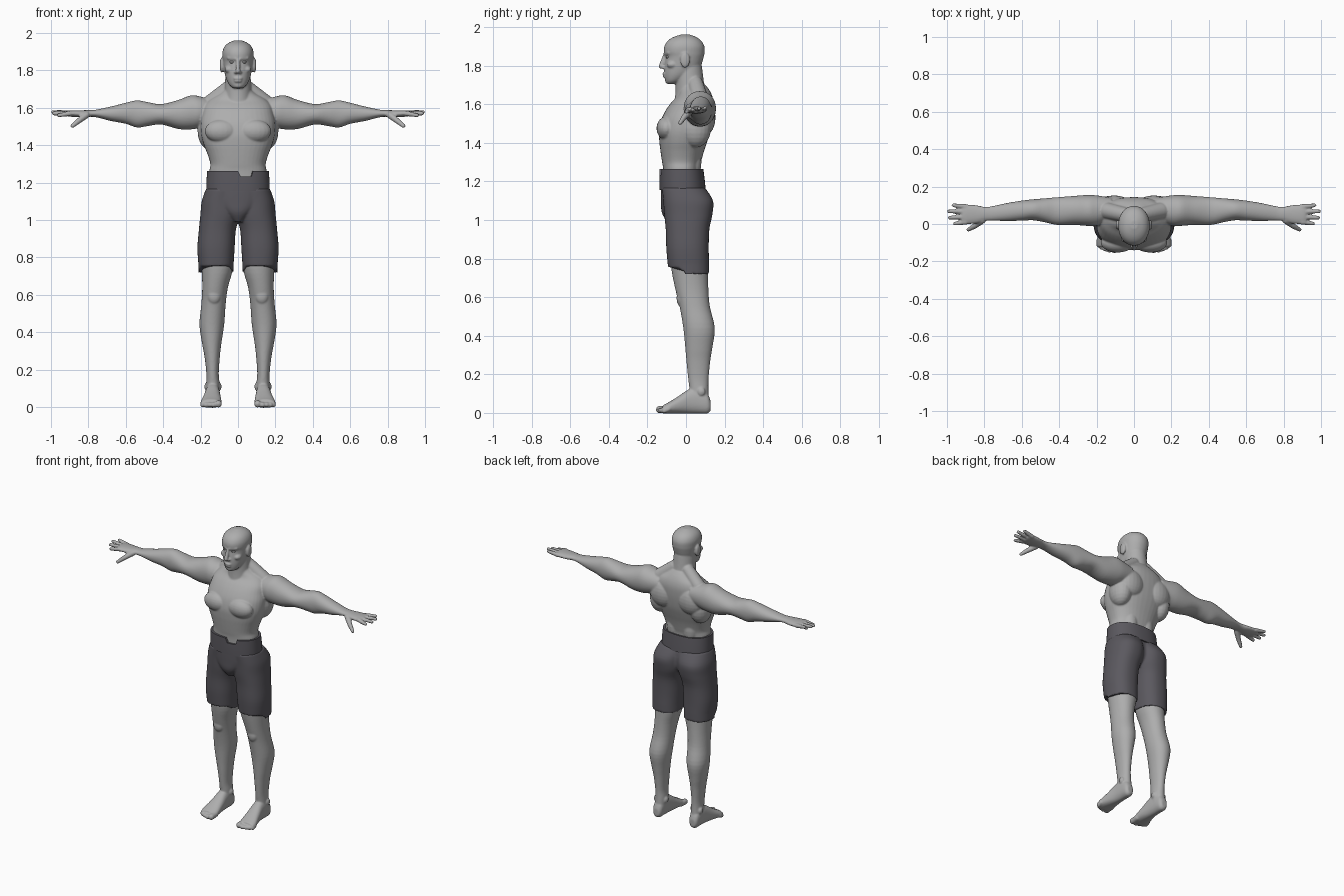
import bpy
import bmesh
import math
from mathutils import Matrix, Vector

cube = bpy.data.objects.get("Cube")
if cube:
    bpy.data.objects.remove(cube, do_unlink=True)


def make_material(name, colour):
    mat = bpy.data.materials.new(name)
    mat.use_nodes = True
    mat.diffuse_color = (*colour, 1)
    for node in mat.node_tree.nodes:
        if node.type == "BSDF_PRINCIPLED":
            node.inputs["Base Color"].default_value = (*colour, 1)
            node.inputs["Roughness"].default_value = 0.6
    return mat


def smooth_rows(rows, steps):
    """Catmull-Rom interpolation of the cross-section table."""
    result = []
    last = len(rows) - 1
    for i in range(last):
        a, b, c, d = (rows[min(max(k, 0), last)] for k in (i - 1, i, i + 1, i + 2))
        for s in range(steps):
            t = s / steps
            result.append([q + t * ((r - p) + t * ((2 * p - 5 * q + 4 * r - w) + t * (3 * (q - r) + w - p))) / 2
                           if s else q for p, q, r, w in zip(a, b, c, d)])
    return result + [rows[last]]


def loft(bm, axis, rows, steps=4, power=2.3, caps=True, count=40):
    """Skin rounded sections: (position, u min, u max, v min, v max)."""
    def bulge(value):
        return math.copysign(abs(value) ** (2 / power), value)

    rings = []
    for t, u0, u1, v0, v1 in smooth_rows(rows, steps):
        ring = []
        for k in range(count):
            angle = math.tau * k / count
            u = (u0 + u1) / 2 + (u1 - u0) / 2 * bulge(math.cos(angle))
            v = (v0 + v1) / 2 + (v1 - v0) / 2 * bulge(math.sin(angle))
            place = {"x": (t, u, v), "y": (u, t, v), "z": (u, v, t)}[axis]
            ring.append(bm.verts.new(place))
        rings.append(ring)
    for low, high in zip(rings, rings[1:]):
        for k in range(count):
            j = (k + 1) % count
            bm.faces.new((low[k], low[j], high[j], high[k]))
    if caps:
        bm.faces.new(rings[0])
        bm.faces.new(rings[-1])
    return rings


def centred(rows):
    """Rows given as (z, half width, front, back)."""
    return [(z, -w, w, front, back) for z, w, front, back in rows]


def ball(bm, centre, radii):
    bmesh.ops.create_uvsphere(bm, u_segments=20, v_segments=12, radius=1,
                              matrix=Matrix.LocRotScale(Vector(centre), None, Vector(radii)))


def chain(bm, start, end, r_start, r_end, count=10):
    """A tapered round limb made of overlapping balls."""
    for k in range(count + 1):
        t = k / count
        r = r_start + (r_end - r_start) * t
        ball(bm, Vector(start).lerp(Vector(end), t), (r, r, r))


def mirror(bm):
    copy = bmesh.ops.duplicate(bm, geom=bm.verts[:] + bm.edges[:] + bm.faces[:])
    for item in copy["geom"]:
        if isinstance(item, bmesh.types.BMVert):
            item.co.x = -item.co.x


def finish(bm, name, mat, voxel=0, relax=0, thickness=0):
    """Turn the parts into one smooth object, fused when a voxel size is given."""
    bmesh.ops.recalc_face_normals(bm, faces=bm.faces[:])
    mesh = bpy.data.meshes.new(name)
    bm.to_mesh(mesh)
    bm.free()
    obj = bpy.data.objects.new(name, mesh)
    bpy.context.scene.collection.objects.link(obj)
    if voxel:
        fuse = obj.modifiers.new("fuse", "REMESH")
        fuse.mode = "VOXEL"
        fuse.voxel_size = voxel
        soft = obj.modifiers.new("soften", "SMOOTH")
        soft.factor = 0.5
        soft.iterations = relax
    if thickness:
        shell = obj.modifiers.new("shell", "SOLIDIFY")
        shell.thickness = thickness
    bpy.context.view_layer.update()
    evaluated = obj.evaluated_get(bpy.context.evaluated_depsgraph_get())
    final = bpy.data.meshes.new_from_object(evaluated)
    obj.modifiers.clear()
    obj.data = final
    final.materials.clear()
    final.materials.append(mat)
    for poly in final.polygons:
        poly.material_index = 0
    bpy.ops.object.select_all(action="DESELECT")
    obj.select_set(True)
    bpy.context.view_layer.objects.active = obj
    bpy.ops.object.shade_smooth_by_angle(angle=math.radians(50))
    return obj


skin = make_material("skin grey", (0.42, 0.42, 0.42))
cloth = make_material("dark cloth", (0.105, 0.1, 0.115))
eye_grey = make_material("eye grey", (0.25, 0.25, 0.25))

body = bmesh.new()

# Arm and palm
loft(body, "x", [(.12, .02, .14, 1.52, 1.64), (.2, -.01, .153, 1.495, 1.66), (.25, -.01, .155, 1.485, 1.667),
                 (.32, -.005, .15, 1.487, 1.642), (.41, -.005, .143, 1.511, 1.62), (.48, .01, .137, 1.503, 1.63),
                 (.54, .02, .132, 1.495, 1.64), (.6, .018, .125, 1.515, 1.627), (.68, .016, .112, 1.53, 1.607),
                 (.76, .018, .095, 1.55, 1.59), (.8, .016, .092, 1.552, 1.588), (.84, .004, .1, 1.55, 1.587),
                 (.9, -.002, .105, 1.553, 1.587), (.92, .002, .103, 1.557, 1.583)], power=2.1)

# Fingers and thumb
for y, tip_x, tip_y, tip_z in ((.01, .958, .002, 1.56), (.038, .985, .034, 1.57),
                               (.066, .99, .068, 1.578), (.093, .965, .1, 1.58)):
    chain(body, (.9, y, 1.57), (tip_x, tip_y, tip_z), .014, .0105)
chain(body, (.81, .02, 1.562), (.85, -.01, 1.532), .018, .015)
chain(body, (.85, -.01, 1.532), (.885, -.03, 1.503), .015, .011)

# Lower leg
loft(body, "z", [(.05, .1, .168, .02, .12), (.12, .098, .169, .018, .116), (.18, .103, .169, .011, .117),
                 (.27, .097, .179, .002, .126), (.34, .089, .192, -.004, .137), (.44, .074, .206, -.014, .149),
                 (.55, .066, .196, -.033, .124), (.64, .054, .191, -.055, .116), (.74, .028, .194, -.075, .114),
                 (.85, .03, .2, -.085, .11)], power=2.1)
ball(body, (.128, -.025, .595), (.036, .024, .045))
for x, y in ((.1, .07), (.168, .08)):
    ball(body, (x, y, .11), (.012, .02, .022))

# Foot and toes
loft(body, "y", [(.128, .118, .155, .012, .06), (.11, .104, .168, -.003, .1), (.06, .099, .172, -.003, .13),
                 (.015, .096, .176, -.003, .122), (-.04, .091, .187, -.003, .086), (-.09, .088, .199, -.003, .055),
                 (-.12, .093, .198, -.003, .04)])
for x, tip, r in ((.105, -.137, .019), (.131, -.14, .014), (.153, -.133, .014), (.173, -.124, .014), (.189, -.113, .013)):
    chain(body, (x, -.09, .02), (x, tip, r - .002), r, r)

# Chest, shoulder blade, side muscle and neck slope
ball(body, (.088, -.1, 1.475), (.09, .053, .062))
ball(body, (.105, .1, 1.53), (.09, .053, .09))
ball(body, (.15, .05, 1.475), (.066, .08, .1))
ball(body, (.06, .035, 1.3), (.05, .045, .1))
chain(body, (.05, .05, 1.705), (.14, .07, 1.63), .04, .045)

# Face details and ear
ball(body, (.087, -.005, 1.828), (.011, .026, .04))
chain(body, (.012, -.107, 1.863), (.05, -.09, 1.866), .01, .009)
ball(body, (.012, -.117, 1.79), (.009, .01, .008))
ball(body, (.048, -.07, 1.805), (.024, .03, .02))

mirror(body)

# Torso
loft(body, "z", centred([
    (1.18, .15, -.115, .07), (1.26, .153, -.118, .07), (1.3, .148, -.124, .078), (1.355, .164, -.132, .093),
    (1.405, .184, -.138, .11), (1.46, .198, -.14, .127), (1.52, .2, -.128, .138), (1.57, .19, -.104, .143),
    (1.61, .18, -.075, .143), (1.645, .15, -.042, .135), (1.675, .1, -.035, .12), (1.7, .07, -.035, .1)]))

# Neck
loft(body, "z", centred([(1.6, .075, -.06, .1), (1.66, .073, -.055, .1), (1.72, .07, -.055, .092),
                         (1.8, .066, -.06, .082)]), power=2)

# Head, nose, lips and chin
loft(body, "z", centred([
    (1.705, .024, -.1, -.045), (1.72, .044, -.106, -.02), (1.75, .061, -.112, .03), (1.79, .072, -.113, .073),
    (1.845, .08, -.107, .092), (1.87, .083, -.115, .096), (1.9, .083, -.112, .095), (1.928, .072, -.095, .08),
    (1.948, .05, -.065, .053), (1.961, .018, -.025, .018)]), power=2.1)
chain(body, (0, -.11, 1.855), (0, -.128, 1.797), .009, .014)
ball(body, (0, -.11, 1.757), (.025, .013, .007))
ball(body, (0, -.108, 1.743), (.022, .013, .007))
ball(body, (0, -.092, 1.722), (.026, .017, .016))
finish(body, "body", skin, voxel=.005, relax=5)

# Eyes
eyes = bmesh.new()
ball(eyes, (.031, -.092, 1.845), (.014, .013, .009))
mirror(eyes)
finish(eyes, "eyes", eye_grey)

# Shorts: two thighs with seat, joined by a central pelvis, hem lower at the back
shorts = bmesh.new()
loft(shorts, "z", [(.755, .024, .211, -.093, .12), (.85, .018, .217, -.102, .118), (.95, .011, .209, -.105, .121),
                   (1.03, -.012, .201, -.113, .137), (1.1, -.015, .194, -.118, .14), (1.165, -.03, .172, -.125, .1)])
for vert in shorts.verts:
    if vert.co.z < .76 and vert.co.y > -.01:
        vert.co.z = .72
mirror(shorts)
loft(shorts, "z", centred([(.99, .03, -.1, .06), (1.04, .09, -.126, .1), (1.1, .15, -.13, .105),
                           (1.17, .163, -.131, .09)]))
finish(shorts, "shorts", cloth, voxel=.006, relax=4)

# Waistband with a notch in the front top edge
band = bmesh.new()
rings = loft(band, "z", centred([(1.155, .17, -.137, .102), (1.2, .169, -.138, .098), (1.263, .165, -.137, .09)]),
             steps=1, caps=False, count=96)
for vert in rings[-1]:
    if vert.co.y < -.08 and .01 < vert.co.x < .075:
        vert.co.z -= .03
finish(band, "waistband", cloth, thickness=.014)
